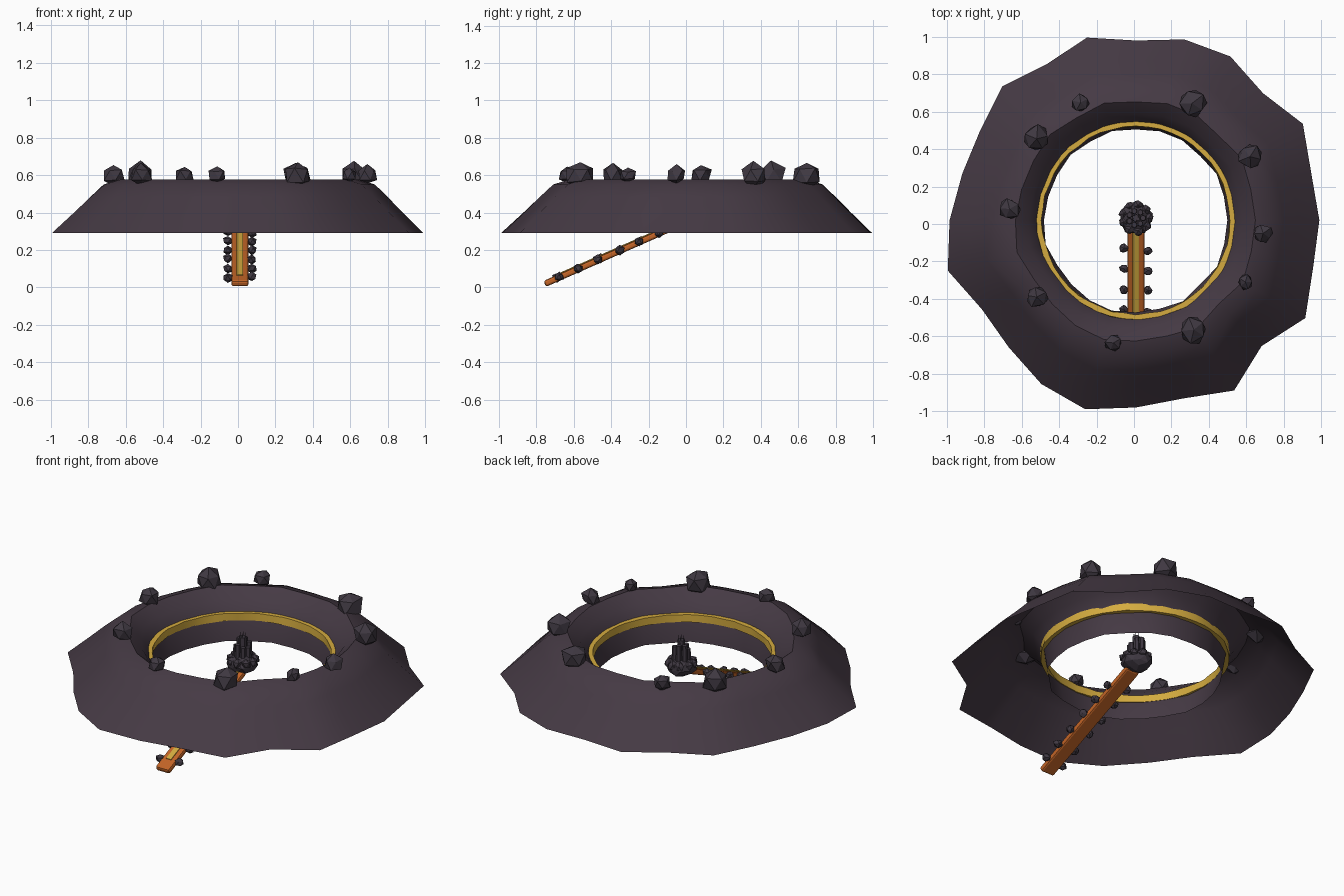
import bpy, bmesh, math, random
from mathutils import Vector

random.seed(4)
if "Cube" in bpy.data.objects:
    bpy.data.objects.remove(bpy.data.objects["Cube"])

CX, CY = 0.01, 0.02


def material(name, rgb):
    m = bpy.data.materials.new(name)
    m.use_nodes = True
    m.diffuse_color = (*rgb, 1)
    m.node_tree.nodes["Principled BSDF"].inputs["Base Color"].default_value = (*rgb, 1)
    return m


STONE = material("dark purple stone", (0.060, 0.042, 0.058))
ROCK = material("dark rock", (0.050, 0.040, 0.054))
ORANGE = material("burnt orange", (0.55, 0.13, 0.02))
GOLD = material("gold", (0.66, 0.41, 0.05))


def finish(name, bm, mat, smooth=False):
    me = bpy.data.meshes.new(name)
    bm.to_mesh(me)
    bm.free()
    ob = bpy.data.objects.new(name, me)
    bpy.context.collection.objects.link(ob)
    me.materials.append(mat)
    if smooth:
        bpy.ops.object.select_all(action="DESELECT")
        ob.select_set(True)
        bpy.context.view_layer.objects.active = ob
        bpy.ops.object.shade_smooth_by_angle(angle=math.radians(35))
    return ob


def lathe(name, profile, steps, mat, radius, closed=False, smooth=True):
    """Sweep (r, z) points around the centre; radius(i, row, r) adds roughness."""
    bm = bmesh.new()
    rows = []
    for row, (r, z) in enumerate(profile):
        ring = []
        for i in range(steps):
            a = math.tau * i / steps
            q = radius(i, row, r)
            ring.append(bm.verts.new((CX + q * math.cos(a), CY + q * math.sin(a), z)))
        rows.append(ring)
    if closed:
        rows.append(rows[0])
    for lo, hi in zip(rows, rows[1:]):
        for i in range(steps):
            j = (i + 1) % steps
            bm.faces.new((lo[i], lo[j], hi[j], hi[i]))
    return finish(name, bm, mat, smooth)


def rock(name, pos, size, squash=1.0, detail=1, jitter=0.16):
    bm = bmesh.new()
    bmesh.ops.create_icosphere(bm, subdivisions=detail, radius=size)
    turn = random.uniform(0, math.tau)
    for v in bm.verts:
        v.co *= 1 + random.uniform(-jitter, jitter)
        x, y = v.co.x, v.co.y
        v.co.x = x * math.cos(turn) - y * math.sin(turn)
        v.co.y = x * math.sin(turn) + y * math.cos(turn)
        v.co.z *= squash
        v.co += Vector(pos)
    return finish(name, bm, ROCK)


def column(name, x, y, z0, z1, r0, r1, sides=6):
    bm = bmesh.new()
    bmesh.ops.create_cone(bm, cap_ends=True, segments=sides, radius1=r0, radius2=r1, depth=z1 - z0)
    bmesh.ops.translate(bm, verts=bm.verts, vec=(x, y, (z0 + z1) / 2))
    return finish(name, bm, ROCK)


# Ragged crater shell, open underneath; rim radius in percent, every 15 degrees
rim = [98, 97, 103, 96, 101, 100, 96, 101, 96, 101, 96, 96,
       99.5, 104, 95, 96, 101, 104.5, 100, 98.5, 105, 95, 104.5, 98]
shell = [(1.0, 0.29), (0.885, 0.40), (0.80, 0.485), (0.73, 0.55), (0.645, 0.577),
         (0.575, 0.52), (0.53, 0.46), (0.512, 0.42), (0.492, 0.30)]
rough = [1, 0.9, 0.75, 0.6, 0.5, 0.4, 0.3, 0.3, 0.35]
lathe("crater_shell", shell, len(rim), STONE,
      lambda i, row, r: r * (1 + (rim[i] / 100 - 1) * rough[row]))

# Gold band set into the inner wall
lathe("gold_band", [(0.502, 0.42), (0.532, 0.42), (0.532, 0.465), (0.502, 0.465)], 48, GOLD,
      lambda i, row, r: r + random.uniform(-0.004, 0.004), closed=True)

# Boulders along the crest: x, y, size
boulders = [(-.285, .65, .052), (-.52, .455, .076), (-.665, .08, .06), (-.52, -.39, .062),
            (-.11, -.635, .047), (.32, -.565, .078), (.595, -.31, .043), (.69, -.05, .052),
            (.62, .36, .068), (.31, .645, .078)]
for n, (x, y, s) in enumerate(boulders):
    rock(f"crest_boulder_{n + 1}", (x, y, 0.60), s)

# Ramp running from the ground up to the central pedestal
LOW, HIGH = Vector((CX, -0.755, 0.019)), Vector((CX, 0.0, 0.352))
along = HIGH - LOW
pitch = math.atan2(along.z, along.y)


def ramp_piece(name, width, thick, start, end, lift, mat, bevel):
    bm = bmesh.new()
    bmesh.ops.create_cube(bm, size=1)
    for v in bm.verts:
        v.co = Vector((v.co.x * width, v.co.y * along.length * (end - start), v.co.z * thick))
    ob = finish(name, bm, mat)
    ob.rotation_euler.x = pitch
    up = Vector((0, -math.sin(pitch), math.cos(pitch)))
    ob.location = LOW + along * (start + end) / 2 + up * lift
    mod = ob.modifiers.new("rounded edges", "BEVEL")
    mod.width, mod.segments = bevel, 2
    return ob


ramp_piece("ramp", 0.092, 0.034, 0, 1, 0, ORANGE, 0.011)
ramp_piece("ramp_stripe", 0.034, 0.008, 0.09, 1, 0.018, GOLD, 0.002)

# Small stones on both edges of the ramp
for side, label in ((-1, "right"), (1, "left")):
    for n in range(6):
        t = 0.095 + n * 0.145 + random.uniform(-0.012, 0.012)
        p = LOW + along * t + Vector((side * 0.064, 0, 0.004))
        rock(f"ramp_stone_{label}_{n + 1}", p, 0.026)

# Pedestal: cobbled boulder with a cluster of stone columns
PY = 0.032
rock("pedestal_base", (CX, PY, 0.39), 0.088, squash=0.68, detail=2, jitter=0.08)
for n in range(9):
    a = math.tau * n / 9
    rock(f"pedestal_cobble_{n + 1}",
         (CX + 0.068 * math.cos(a), PY + 0.068 * math.sin(a), 0.41), 0.029)
column("pedestal_core", CX, PY, 0.40, 0.55, 0.024, 0.021)
for n in range(7):
    a = math.tau * n / 7
    x, y = CX + 0.038 * math.cos(a), PY + 0.038 * math.sin(a)
    column(f"pedestal_column_{n + 1}", x, y, 0.40, 0.515 + random.uniform(-0.02, 0.02), 0.019, 0.015)

# Thin spikes crowning the pedestal
for n in range(4):
    a = math.tau * n / 4 + 0.4
    column(f"crown_spike_{n + 1}", CX + 0.015 * math.cos(a), PY + 0.015 * math.sin(a),
           0.53, 0.575, 0.005, 0.001, sides=4)
